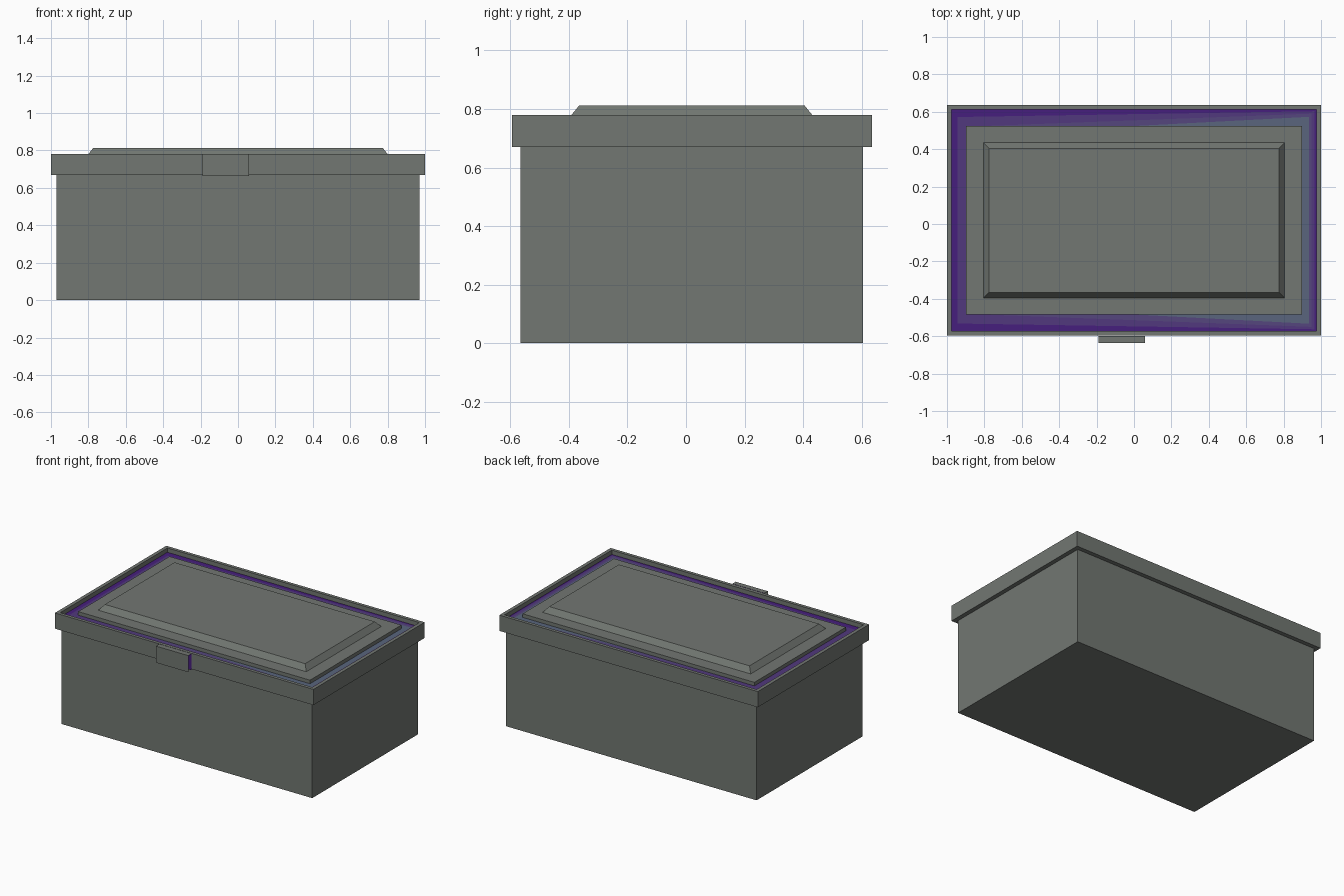
import bpy, bmesh

if "Cube" in bpy.data.objects:
    bpy.data.objects.remove(bpy.data.objects["Cube"])

CY = 0.02  # depth centre of the box (the clasp sticks out in front)


def material(name, rgb):
    m = bpy.data.materials.new(name)
    m.diffuse_color = (*rgb, 1)
    m.use_nodes = True
    m.node_tree.nodes["Principled BSDF"].inputs["Base Color"].default_value = m.diffuse_color
    return m


GREY = material("stone grey", (0.168, 0.184, 0.168))
DARK = material("deep purple", (0.062, 0.013, 0.205))
MID = material("muted purple", (0.083, 0.040, 0.205))
LIGHT = material("blue purple", (0.090, 0.062, 0.205))
BLUE = material("slate blue", (0.100, 0.130, 0.205))


def loft(name, loops, mats=(GREY,), start=False, end=True):
    """Join stacked four-sided loops (x0, half depth, x1, half depth, z)."""
    bm = bmesh.new()
    rings = []
    for x0, h0, x1, h1, z in loops:
        rings.append([bm.verts.new((x, CY + y, z)) for x, y in
                      ((x0, -h0), (x1, -h1), (x1, h1), (x0, h0))])
    for n, (a, b) in enumerate(zip(rings, rings[1:])):
        for i in range(4):
            j = (i + 1) % 4
            f = bm.faces.new((a[i], a[j], b[j], b[i]))
            f.material_index = min(n, len(mats) - 1)
    if start:
        bm.faces.new(rings[0][::-1])
    if end:
        bm.faces.new(rings[-1]).material_index = len(mats) - 1
    return finish(name, bm, mats)


def finish(name, bm, mats):
    me = bpy.data.meshes.new(name)
    bm.to_mesh(me)
    bm.free()
    for m in mats:
        me.materials.append(m)
    ob = bpy.data.objects.new(name, me)
    bpy.context.collection.objects.link(ob)
    return ob


def rect(w, h, z):
    return (-w, h, w, h, z)


# Main box
loft("box_body", [rect(0.97, 0.585, 0), rect(0.97, 0.585, 0.70)], start=True)

# Overhanging rim: underside, outer wall, top edge, inner wall
loft("lid_rim", [rect(0.97, 0.585, 0.67), rect(1, 0.615, 0.67),
                 rect(1, 0.615, 0.78), rect(0.975, 0.592, 0.78),
                 rect(0.975, 0.592, 0.75)], end=False)

# Channel floor in tapering colour bands
loft("channel_floor", [rect(0.975, 0.592, 0.75),
                       (-0.945, 0.552, 0.965, 0.583, 0.75),
                       (-0.85, 0.502, 0.95, 0.570, 0.75),
                       (-0.30, 0.488, 0.935, 0.553, 0.75)],
     (DARK, MID, LIGHT, BLUE))

# Raised lid plate and its bevelled centre panel
loft("lid_plate", [rect(0.897, 0.505, 0.75), rect(0.897, 0.505, 0.775)])
loft("lid_panel", [rect(0.805, 0.415, 0.775), rect(0.775, 0.385, 0.812)])

# Clasp: a folded sheet, open at the ends and below
bm = bmesh.new()
profile = [(-0.635, 0.664), (-0.635, 0.78), (-0.598, 0.78), (-0.598, 0.664)]
cols = [[bm.verts.new((x, y, z)) for y, z in profile] for x in (-0.19, 0.06)]
for i in range(3):
    f = bm.faces.new((cols[0][i], cols[1][i], cols[1][i + 1], cols[0][i + 1]))
    if i == 2:  # inner leaf
        f.material_index = 1
        f.normal_flip()
finish("front_clasp", bm, (GREY, DARK))
